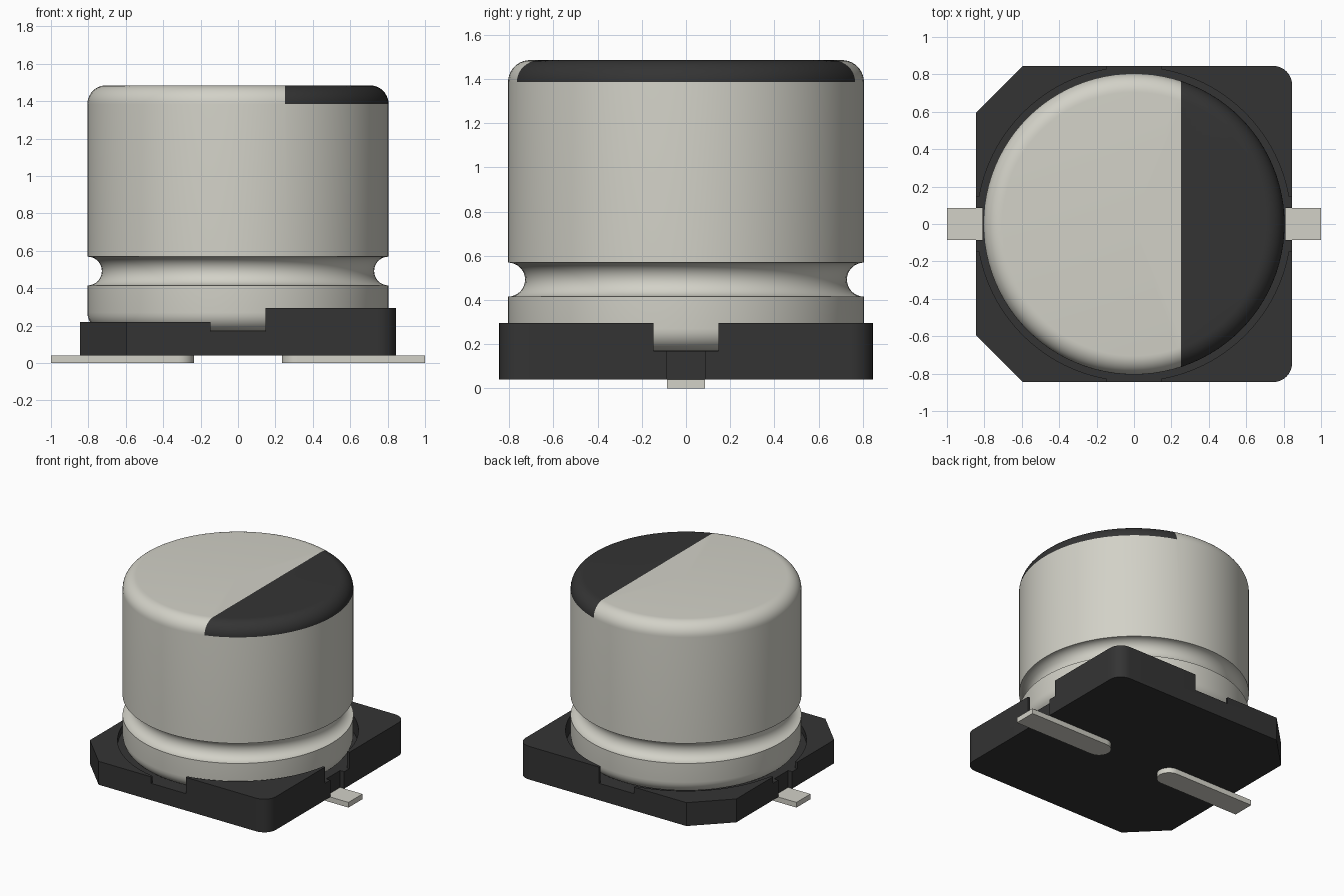
import bpy, bmesh
from math import sin, cos, pi, radians
from mathutils import Matrix

if "Cube" in bpy.data.objects:
    bpy.data.objects.remove(bpy.data.objects["Cube"], do_unlink=True)


def material(name, rgb):
    m = bpy.data.materials.new(name)
    m.use_nodes = True
    m.diffuse_color = (*rgb, 1)
    m.node_tree.nodes["Principled BSDF"].inputs["Base Color"].default_value = (*rgb, 1)
    return m


METAL = material("warm silver metal", (0.645, 0.638, 0.572))
BLACK = material("matte black plastic", (0.034, 0.034, 0.034))


def finish(name, bm, mats):
    bmesh.ops.recalc_face_normals(bm, faces=bm.faces)
    mesh = bpy.data.meshes.new(name)
    bm.to_mesh(mesh)
    bm.free()
    for m in mats:
        mesh.materials.append(m)
    obj = bpy.data.objects.new(name, mesh)
    bpy.context.collection.objects.link(obj)
    return obj


def smooth(obj):
    bpy.ops.object.select_all(action='DESELECT')
    obj.select_set(True)
    bpy.context.view_layer.objects.active = obj
    bpy.ops.object.shade_smooth_by_angle(angle=radians(30))


def arc(cx, cy, r, a0, a1, n):
    angles = [radians(a0 + (a1 - a0) * i / n) for i in range(n + 1)]
    return [(cx + r * cos(a), cy + r * sin(a)) for a in angles]


def prism(name, outline, z0, z1, mat):
    bm = bmesh.new()
    face = bm.faces.new([bm.verts.new((x, y, z0)) for x, y in outline])
    top = bmesh.ops.extrude_face_region(bm, geom=[face])["geom"]
    verts = [v for v in top if isinstance(v, bmesh.types.BMVert)]
    bmesh.ops.translate(bm, verts=verts, vec=(0, 0, z1 - z0))
    return finish(name, bm, [mat])


def box(x0, x1, y0, y1, z0, z1):
    return prism("cutter", [(x0, y0), (x1, y0), (x1, y1), (x0, y1)], z0, z1, BLACK)


# Can: lathed profile with rolled edges and a crimp groove
R, BOTTOM, TOP, FILLET = 0.805, 0.17, 1.485, 0.1
profile = [(0, BOTTOM)]
profile += arc(R - FILLET, BOTTOM + FILLET, FILLET, -90, 0, 8)
profile += arc(R, 0.492, 0.077, 270, 90, 16)
profile += arc(R - FILLET, TOP - FILLET, FILLET, 0, 90, 10)
profile += [(0, TOP)]
bm = bmesh.new()
verts = [bm.verts.new((r, 0, z)) for r, z in profile]
edges = [bm.edges.new(pair) for pair in zip(verts, verts[1:])]
bmesh.ops.spin(bm, geom=verts + edges, cent=(0, 0, 0), axis=(0, 0, 1),
               angle=2 * pi, steps=96, use_duplicate=False)
bmesh.ops.remove_doubles(bm, verts=bm.verts, dist=0.0005)

# Polarity marking: cut the cap along a straight line and colour one side
MARK_X = 0.25
cap = [f for f in bm.faces if f.calc_center_median().z > TOP - FILLET]
geom = set(cap) | {e for f in cap for e in f.edges} | {v for f in cap for v in f.verts}
bmesh.ops.bisect_plane(bm, geom=list(geom), dist=0.0001,
                       plane_co=(MARK_X, 0, 0), plane_no=(1, 0, 0))
for f in bm.faces:
    c = f.calc_center_median()
    f.material_index = int(c.z > TOP - FILLET and c.x > MARK_X)
smooth(finish("can", bm, [METAL, BLACK]))

# Base plate: two chamfered and two rounded corners
H, C = 0.845, 0.595
outline = [(-C, H), (-H, C), (-H, -C), (-C, -H)]
outline += arc(H - 0.1, -H + 0.1, 0.1, -90, 0, 8)
outline += arc(H - 0.1, H - 0.1, 0.1, 0, 90, 8)
base = prism("base", outline, 0.04, 0.295, BLACK)

# Base cuts: low half, side notches, lead recesses and round seat
N, FLOOR = 0.147, 0.17
cutters = [
    box(-1, -N + 0.001, -1, 1, 0.22, 0.5),
    box(-N, N, -1, 1, FLOOR, 0.5),
    box(-1, 1, -N, N, FLOOR, 0.5),
    box(-1, -0.81, -0.085, 0.085, 0, 0.4),
    box(0.81, 1, -0.085, 0.085, 0, 0.4),
    prism("cutter", arc(0, 0, 0.84, 0, 360, 96)[:-1], FLOOR, 0.5, BLACK),
]
for cutter in cutters:
    cutter.hide_render = True
    mod = base.modifiers.new("cut", 'BOOLEAN')
    mod.operation = 'DIFFERENCE'
    mod.solver = 'EXACT'
    mod.object = cutter
bpy.context.view_layer.update()
baked = bpy.data.meshes.new_from_object(
    base.evaluated_get(bpy.context.evaluated_depsgraph_get()))
base.modifiers.clear()
base.data = baked
for cutter in cutters:
    bpy.data.objects.remove(cutter, do_unlink=True)
smooth(base)

# Leads: flat tabs with a rounded inner end, one on each side
W = 0.085
for name, turn in (("left_lead", 0), ("right_lead", pi)):
    tab = [(1, -W), (1, W)] + arc(0.235 + W, 0, W, 90, 270, 12)
    lead = prism(name, tab, 0, 0.04, METAL)
    lead.data.transform(Matrix.Rotation(turn, 4, 'Z'))
    smooth(lead)
